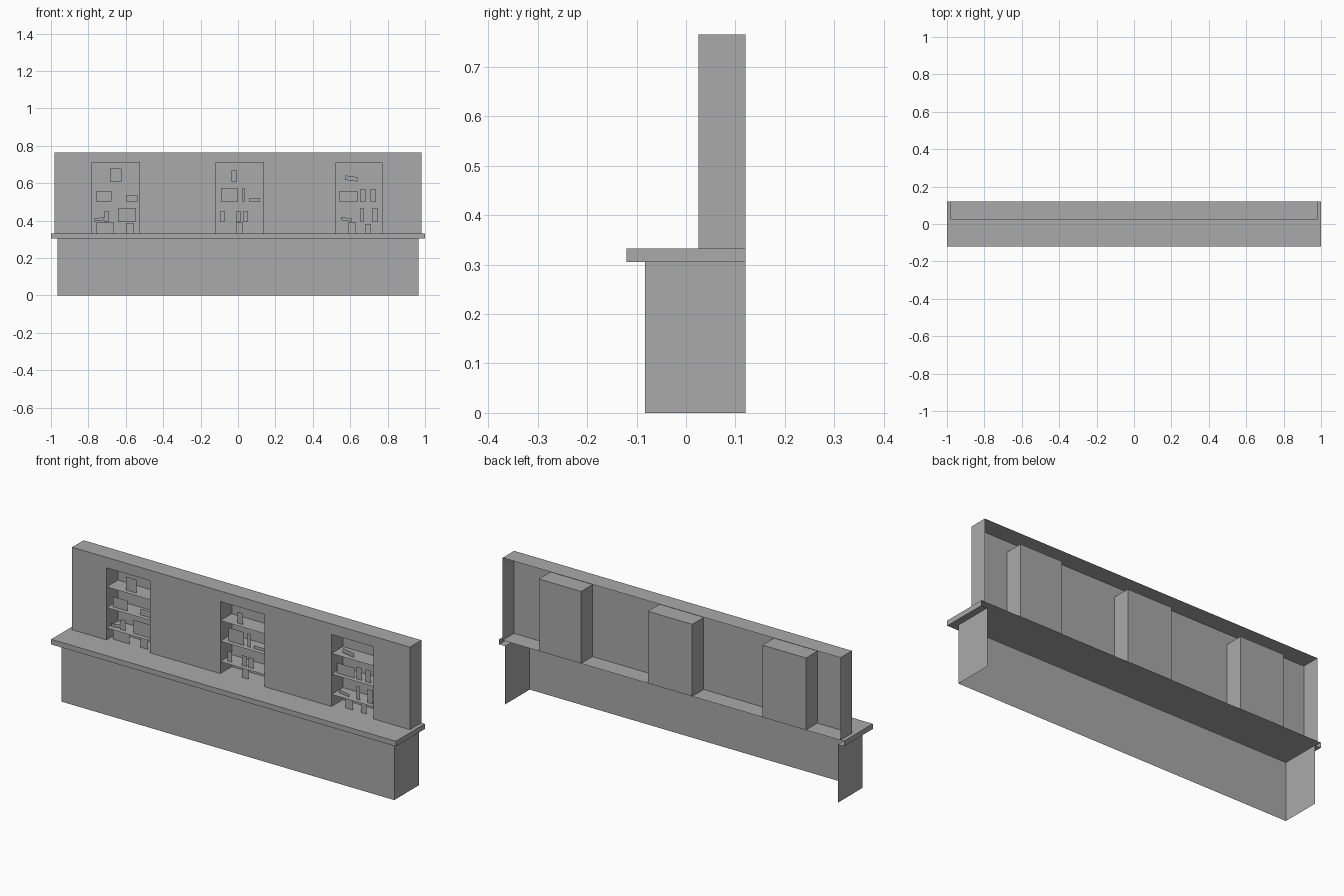
import bpy
import bmesh
from math import radians
from mathutils import Matrix, Vector

if "Cube" in bpy.data.objects:
    bpy.data.objects.remove(bpy.data.objects["Cube"])

grey = bpy.data.materials.new("plain grey")
grey.use_nodes = True
grey.diffuse_color = (0.4, 0.4, 0.4, 1)
grey.node_tree.nodes["Principled BSDF"].inputs["Base Color"].default_value = (0.4, 0.4, 0.4, 1)

SIDES = {"left": (1, 0, 0), "right": (-1, 0, 0), "front": (0, -1, 0),
         "back": (0, 1, 0), "top": (0, 0, 1), "bottom": (0, 0, -1)}


def finish(name, bm):
    mesh = bpy.data.meshes.new(name)
    bm.to_mesh(mesh)
    bm.free()
    mesh.materials.append(grey)
    obj = bpy.data.objects.new(name, mesh)
    bpy.context.collection.objects.link(obj)
    return obj


def shell(name, x, y, z, skip=(), inward=False):
    """Box between the given ranges, with the skipped sides left open."""
    bm = bmesh.new()
    bmesh.ops.create_cube(bm, size=1)
    open_faces = [f for f in bm.faces
                  if any(f.normal.dot(Vector(SIDES[s])) > 0.9 for s in skip)]
    bmesh.ops.delete(bm, geom=open_faces, context="FACES")
    for v in bm.verts:
        v.co = [r[0] if c < 0 else r[1] for c, r in zip(v.co, (x, y, z))]
    if inward:
        bmesh.ops.reverse_faces(bm, faces=bm.faces[:])
    return finish(name, bm)


def sheet(bm, centre, u, v):
    """Flat rectangle with half-extents u and v, facing u cross v."""
    c, u, v = Vector(centre), Vector(u), Vector(v)
    bm.faces.new([bm.verts.new(p) for p in (c - u - v, c + u - v, c + u + v, c - u + v)])


# Main levels and depths
BACK, WALL_Y, BASE_Y, FRONT = 0.12, 0.025, -0.083, -0.12
LIP, COUNTER, NICHE_TOP, TOP = 0.305, 0.332, 0.71, 0.765
BASE_X, WALL_X = 0.965, 0.98
NICHES = [(-0.78, -0.527), (-0.12, 0.137), (0.525, 0.77)]
SHELVES = [0.61, 0.502, 0.395]

# Base and counter top, both open at the back and below
shell("bar_base", (-BASE_X, BASE_X), (BASE_Y, BACK), (0, LIP), ("back", "bottom", "top"))
shell("counter_top", (-1, 1), (FRONT, BACK), (LIP, COUNTER), ("back", "bottom"))

# Underside of the counter overhang
bm = bmesh.new()
sheet(bm, (0, (FRONT + BASE_Y) / 2, LIP), (1, 0, 0), (0, (FRONT - BASE_Y) / 2, 0))
for s in (-1, 1):
    sheet(bm, (s * (1 + BASE_X) / 2, (BACK + BASE_Y) / 2, LIP),
          ((1 - BASE_X) / 2, 0, 0), (0, (BASE_Y - BACK) / 2, 0))
finish("counter_underside", bm)

# Back wall: top and ends, then the front face around the niche openings
shell("wall_ends_and_top", (-WALL_X, WALL_X), (WALL_Y, BACK), (COUNTER, TOP),
      ("front", "back", "bottom"))
bm = bmesh.new()
edges = [-WALL_X] + [x for n in NICHES for x in n] + [WALL_X]
for i, (a, b) in enumerate(zip(edges, edges[1:])):
    low = NICHE_TOP if i % 2 else COUNTER
    sheet(bm, ((a + b) / 2, WALL_Y, (low + TOP) / 2),
          ((b - a) / 2, 0, 0), (0, 0, (TOP - low) / 2))
finish("wall_front", bm)

# Goods on each niche: row, left edge, width, height, tilt in degrees
GOODS = [
    [(0, -.685, .062, .07, 0), (1, -.76, .083, .054, 0), (1, -.6, .062, .032, 0),
     (2, -.77, .053, .016, 8), (2, -.716, .027, .053, 0), (2, -.642, .096, .07, 0),
     (3, -.76, .096, .058, 0), (3, -.6, .043, .054, 0)],
    [(0, -.037, .032, .058, 0), (1, -.091, .091, .07, 0), (1, .021, .016, .07, 0),
     (1, .059, .059, .016, 0), (2, -.096, .027, .053, 0), (2, -.011, .027, .053, 0),
     (2, .027, .027, .053, 0), (3, -.011, .037, .058, 0)],
    [(0, .572, .067, .023, -8), (1, .54, .102, .054, 0), (1, .652, .032, .064, 0),
     (1, .706, .032, .064, 0), (2, .551, .059, .016, -8), (2, .652, .021, .07, 0),
     (2, .717, .032, .07, 0), (3, .588, .043, .058, 0), (3, .679, .032, .05, 0)],
]
FLOORS = SHELVES + [COUNTER]

for number, ((a, b), goods) in enumerate(zip(NICHES, GOODS), 1):
    # Recessed niche
    shell(f"niche_{number}", (a, b), (WALL_Y, BACK), (COUNTER, NICHE_TOP),
          ("front", "bottom"), inward=True)
    # Thin shelves
    bm = bmesh.new()
    for z in SHELVES:
        sheet(bm, ((a + b) / 2, (WALL_Y + BACK) / 2, z),
              ((b - a) / 2, 0, 0), (0, (BACK - WALL_Y) / 2, 0))
    finish(f"shelves_{number}", bm)
    # Flat goods standing on the shelves
    bm = bmesh.new()
    for row, x, w, h, tilt in goods:
        turn = Matrix.Rotation(radians(-tilt), 3, "Y")
        lift = 0.004 if tilt else 0
        sheet(bm, (x + w / 2, 0.05, FLOORS[row] + h / 2 + lift),
              turn @ Vector((w / 2, 0, 0)), turn @ Vector((0, 0, h / 2)))
    finish(f"shelf_goods_{number}", bm)
